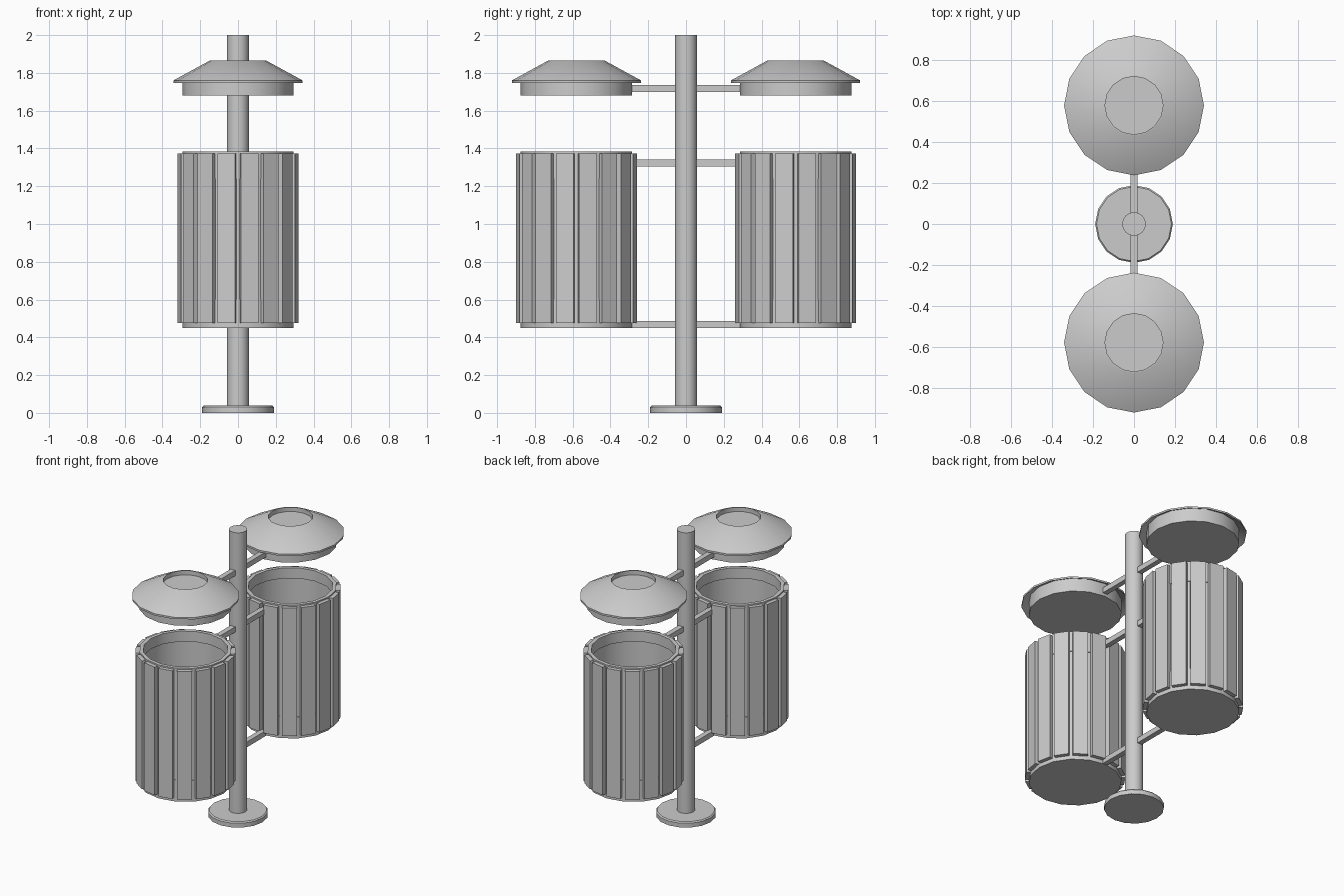
import bpy, bmesh
from math import cos, sin, pi
from mathutils import Matrix

if "Cube" in bpy.data.objects:
    bpy.data.objects.remove(bpy.data.objects["Cube"])

SIDES = 16
BIN_Y = 0.58


def finish(name, bm, smooth=False):
    bmesh.ops.recalc_face_normals(bm, faces=bm.faces)
    me = bpy.data.meshes.new(name)
    bm.to_mesh(me)
    bm.free()
    ob = bpy.data.objects.new(name, me)
    bpy.context.collection.objects.link(ob)
    if smooth:
        bpy.ops.object.select_all(action='DESELECT')
        ob.select_set(True)
        bpy.context.view_layer.objects.active = ob
        bpy.ops.object.shade_smooth_by_angle()
    return ob


def lathe(name, profile, y=0.0):
    """Revolve (radius, z) points; the first and last rings are capped."""
    bm = bmesh.new()
    rings = [[bm.verts.new((r * cos(2 * pi * i / SIDES), y + r * sin(2 * pi * i / SIDES), z))
              for i in range(SIDES)] for r, z in profile]
    for a, b in zip(rings, rings[1:]):
        for i in range(SIDES):
            j = (i + 1) % SIDES
            bm.faces.new((a[i], a[j], b[j], b[i]))
    bm.faces.new(rings[0])
    bm.faces.new(rings[-1])
    return finish(name, bm, True)


def add_box(bm, size, matrix):
    bmesh.ops.create_cube(bm, size=1, matrix=matrix @ Matrix.Diagonal((*size, 1)))


# post and foot plate
lathe("post", [(0.058, 0.02), (0.058, 2.0)])
lathe("foot_plate", [(0.19, 0), (0.19, 0.03), (0.183, 0.038)])

for side, y in (("front", -BIN_Y), ("back", BIN_Y)):
    # hollow tub with thicker bands at both ends and an inner lip
    lathe(side + "_tub", [(0.295, 0.45), (0.295, 0.60), (0.290, 0.60), (0.290, 1.24),
                          (0.295, 1.24), (0.295, 1.383), (0.270, 1.383), (0.270, 1.31),
                          (0.279, 1.31), (0.279, 0.48)], y)

    # slats, one on each facet of the tub
    bm = bmesh.new()
    for i in range(SIDES):
        turn = Matrix.Rotation(2 * pi * (i + 0.5) / SIDES, 4, 'Z')
        add_box(bm, (0.028, 0.096, 0.896),
                Matrix.Translation((0, y, 0.925)) @ turn @ Matrix.Translation((0.302, 0, 0)))
    finish(side + "_slats", bm)

    # lid: drum, overhanging sloped brim and recessed top
    lathe(side + "_lid", [(0.295, 1.68), (0.295, 1.772), (0.342, 1.747), (0.342, 1.760),
                          (0.150, 1.865), (0.142, 1.865), (0.142, 1.835)], y)

    # bars joining lid and tub to the post
    bm = bmesh.new()
    s = 1 if y > 0 else -1
    for z in (0.469, 1.324, 1.718):
        add_box(bm, (0.036, 0.24, 0.037), Matrix.Translation((0, s * 0.165, z)))
    finish(side + "_bars", bm)
